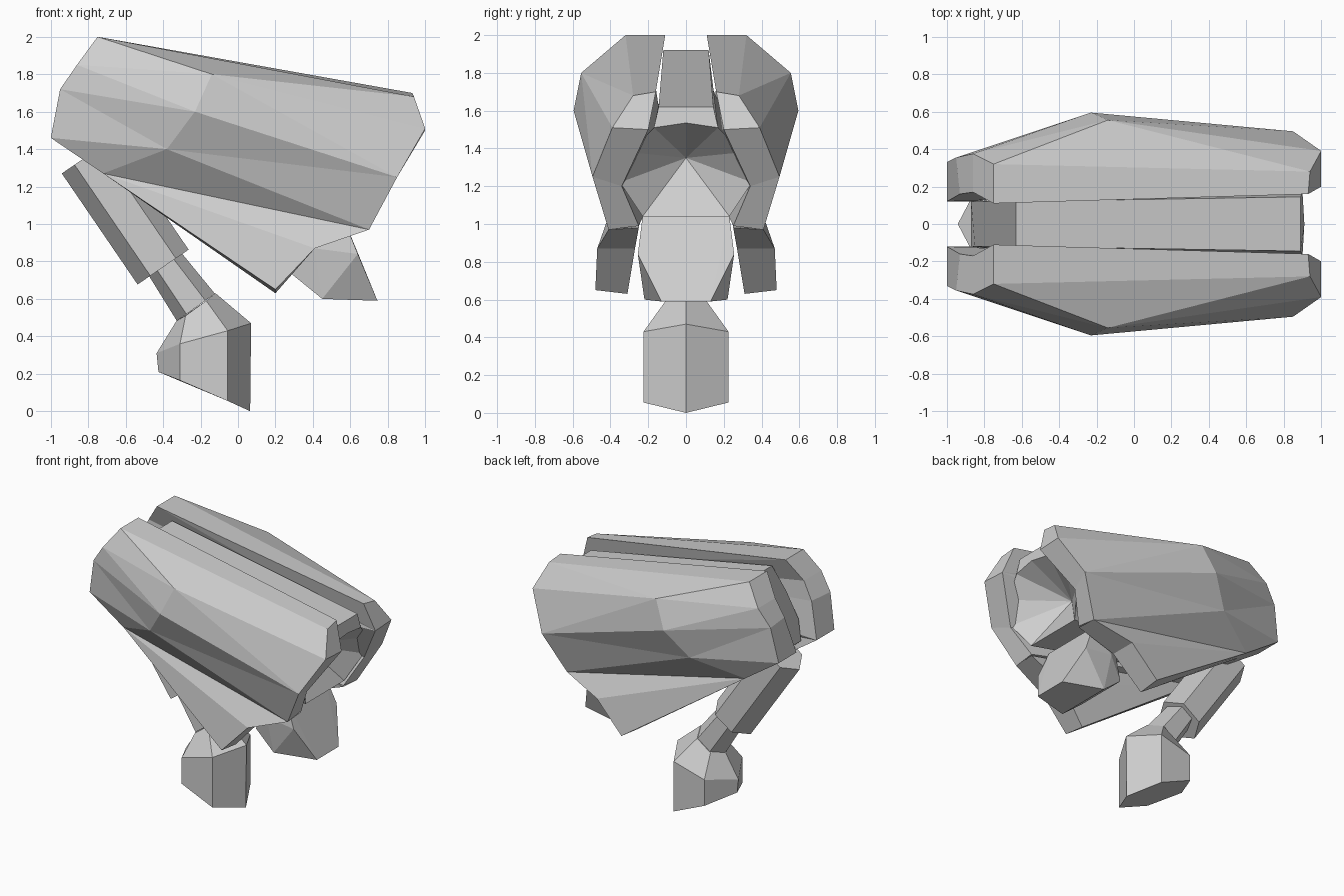
import bpy, bmesh
from mathutils import Vector

if "Cube" in bpy.data.objects:
    bpy.data.objects.remove(bpy.data.objects["Cube"])

grey = bpy.data.materials.new("light_grey")
grey.diffuse_color = (0.62, 0.62, 0.62, 1)
grey.use_nodes = True
grey.node_tree.nodes["Principled BSDF"].inputs["Base Color"].default_value = grey.diffuse_color


def make(name, verts, faces=None, mirror=False):
    """Flat shaded mesh from faces, or a convex hull when no faces are given."""
    bm = bmesh.new()
    vs = [bm.verts.new(v) for v in verts]
    if faces is None:
        out = bmesh.ops.convex_hull(bm, input=vs)
        bmesh.ops.delete(bm, geom=list({g for g in out["geom_interior"] + out["geom_unused"]
                                        if isinstance(g, bmesh.types.BMVert)}), context='VERTS')
    else:
        for f in faces:
            bm.faces.new([vs[i] for i in f])
    bmesh.ops.recalc_face_normals(bm, faces=bm.faces)
    me = bpy.data.meshes.new(name)
    bm.to_mesh(me)
    bm.free()
    me.materials.append(grey)
    ob = bpy.data.objects.new(name, me)
    bpy.context.collection.objects.link(ob)
    if mirror:
        m = ob.modifiers.new("mirror", 'MIRROR')
        m.use_axis = (False, True, False)
        m.use_mirror_merge = False
    return ob


def named(name, points, faces):
    """Mirrored mesh whose faces are written with point names."""
    keys = list(points)
    make(name, list(points.values()),
         [[keys.index(k) for k in f.split()] for f in faces], mirror=True)


def loft(name, rings, cap_start=True, cap_end=True, extra=(), extra_faces=()):
    n = len(rings[0])
    verts = [v for r in rings for v in r] + list(extra)
    faces = [(k * n + i, k * n + (i + 1) % n, (k + 1) * n + (i + 1) % n, (k + 1) * n + i)
             for k in range(len(rings) - 1) for i in range(n)]
    if cap_start:
        faces.append(tuple(range(n)))
    if cap_end:
        faces.append(tuple(range((len(rings) - 1) * n, len(rings) * n)))
    return make(name, verts, faces + list(extra_faces))


def both(half):
    """Ring from its +y half, returned down the -y half."""
    return list(half) + [(x, -y, z) for x, y, z in reversed(half)]


def hexring(top, side_a, side_b, bottom):
    """Six sided ring with single points at top and bottom."""
    flip = lambda p: (p[0], -p[1], p[2])
    return [top, side_a, side_b, bottom, flip(side_b), flip(side_a)]


# Side shells: left end l*, widest ridge m*, right end r*; i marks the inner side
named("side_shell", {
    "l0": (-.75, .11, 2.0), "l1": (-.75, .32, 2.0), "l2": (-.86, .375, 1.85),
    "l3": (-.95, .355, 1.72), "l4": (-1, .33, 1.46), "l5": (-.72, .33, 1.27),
    "i2": (-.86, .17, 1.85), "i3": (-.93, .16, 1.72), "i4": (-1, .12, 1.46),
    "i5": (-.72, .12, 1.27),
    "m1": (-.14, .555, 1.8), "m2": (-.23, .595, 1.6), "m3": (-.38, .50, 1.4),
    "r0": (.93, .16, 1.70), "r1": (.94, .28, 1.68), "r2": (1, .39, 1.51),
    "r3": (.85, .495, 1.25), "r4": (.70, .41, .97),
    "j2": (1, .20, 1.50), "j3": (.81, .34, 1.2), "j4": (.70, .25, .99),
}, ["l0 l1 r1 r0", "l1 m1 r1", "m1 r2 r1", "m1 m2 r3", "m1 r3 r2", "m2 m3 r3",
    "m3 r4 r3", "m3 l5 r4", "l4 l5 m3", "l3 l4 m3", "l3 m3 m2", "l2 l3 m2",
    "l2 m2 m1", "l1 l2 m1",
    "l0 l1 l2 i2", "i2 l2 l3 i3", "i3 l3 l4 i4", "i4 l4 l5 i5",
    "r0 r1 r2 j2", "j2 r2 r3 j3", "j3 r3 r4 j4", "i5 l5 r4 j4",
    "l0 r0 j2", "l0 j2 i2", "i2 j2 i3", "i3 j2 i4", "i4 j2 j3", "i4 j3 i5", "i5 j3 j4"])

# Fins hanging under the shells
named("lower_fin", {
    "a": (-.72, .33, 1.27), "b": (.20, .48, .65), "c": (.41, .47, .87), "d": (.70, .41, .97),
    "e": (-.72, .24, 1.27), "f": (.20, .31, .63), "g": (.41, .27, .87), "h": (.70, .25, .98),
}, ["a b c", "a c d", "e f g", "e g h", "a b f e", "b c g f", "c d h g", "a d h e"])

# Central body with a sunken faceted bowl in its right end
left = both([(-.63, .12, 1.92), (-.75, .12, 1.76), (-.85, .12, 1.58),
             (-.87, .12, 1.42), (-.70, .12, 1.27)])
right = both([(.89, .145, 1.62), (.90, .17, 1.51), (.86, .30, 1.38),
              (.80, .35, 1.22), (.72, .23, 1.04)])
n = len(left)
c, t = 2 * n, 2 * n + 1
rim = [n + i for i in range(1, 9)]
loft("central_body", [left, right], cap_end=False,
     extra=[(.55, 0, 1.35), (.91, 0, 1.535)],
     extra_faces=[(c, a, b) for a, b in zip(rim, rim[1:])]
     + [(c, rim[-1], t), (c, t, rim[0]), (n, rim[0], t, rim[-1], n + 9)])

# Faceted chin below the bowl
chin = [(.56, .23, 1.04), (.64, .255, .84), (.745, .13, .59), (.45, .22, .60),
        (.29, .20, .73), (.41, .25, .87), (.35, .2, 1.03)]
make("chin", both(chin))


# Six sided arm segments
def arm(name, a, b, ra, rb, wa, wb):
    a, b = Vector((a[0], 0, a[1])), Vector((b[0], 0, b[1]))
    d = (b - a).normalized()
    p = Vector((-d.z, 0, d.x))
    rings = []
    for q, r, w in ((a, ra, wa), (b, rb, wb)):
        y = Vector((0, w, 0))
        rings.append(hexring(q + p * r, q + p * r / 2 + y, q - p * r / 2 + y, q - p * r))
    loft(name, rings)


arm("upper_arm", (-.805, 1.363), (-.40, .77), .165, .165, .13, .13)
arm("forearm", (-.40, .80), (-.225, .555), .105, .125, .10, .11)

# Foot: flared collar above a slanted hexagonal block
loft("foot", [
    hexring((-.12, 0, .63), (-.17, .11, .59), (-.28, .11, .51), (-.33, 0, .48)),
    hexring((.07, 0, .47), (-.055, .225, .43), (-.31, .225, .36), (-.435, 0, .31)),
    hexring((.065, 0, 0), (-.055, .225, .055), (-.31, .225, .165), (-.425, 0, .21))])
